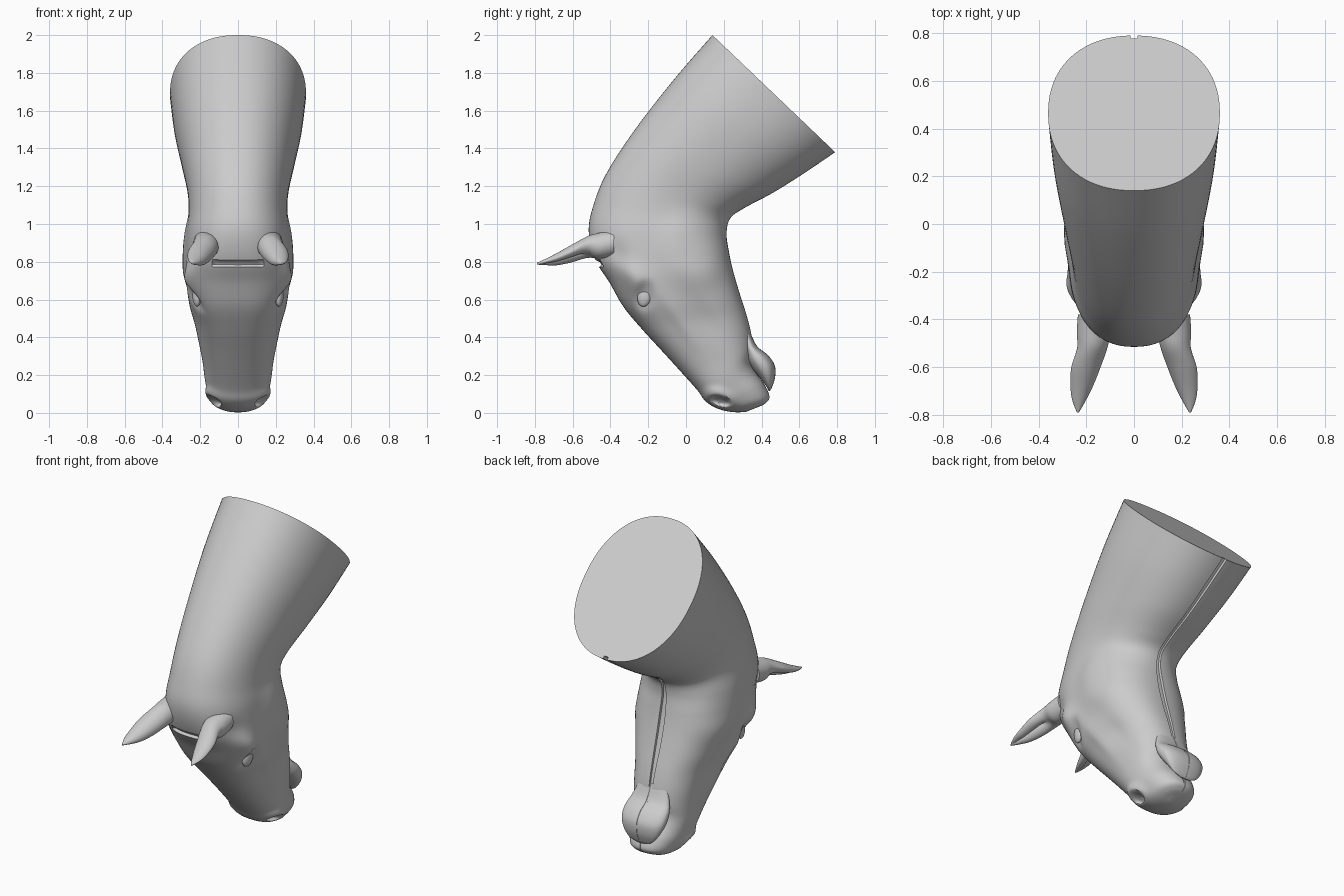
import bpy, bmesh
from math import sin, cos, pi, exp, hypot, radians

if "Cube" in bpy.data.objects:
    bpy.data.objects.remove(bpy.data.objects["Cube"])

def spow(v, p):
    return (1 if v >= 0 else -1) * abs(v) ** p

def catmull(rows, steps):
    out = []
    for i in range(len(rows) - 1):
        a, b = rows[max(i - 1, 0)], rows[i]
        c, d = rows[i + 1], rows[min(i + 2, len(rows) - 1)]
        for s in range(steps):
            t = s / steps
            out.append([0.5 * (2 * q + (r - p) * t + (2 * p - 5 * q + 4 * r - w) * t * t
                        + (3 * q - p - 3 * r + w) * t ** 3) for p, q, r, w in zip(a, b, c, d)])
    return out + [list(rows[-1])]

def build(name, rings, angle=40):
    """Skin closed rings of points into one capped, smooth object."""
    bm = bmesh.new()
    vr = [[bm.verts.new(p) for p in ring] for ring in rings]
    n = len(vr[0])
    for a, b in zip(vr, vr[1:]):
        for j in range(n):
            bm.faces.new((a[j], a[(j + 1) % n], b[(j + 1) % n], b[j]))
    bm.faces.new(vr[0])
    bm.faces.new(vr[-1])
    bmesh.ops.recalc_face_normals(bm, faces=bm.faces[:])
    me = bpy.data.meshes.new(name)
    bm.to_mesh(me)
    bm.free()
    ob = bpy.data.objects.new(name, me)
    bpy.context.collection.objects.link(ob)
    smooth(ob, angle)
    return ob

def smooth(ob, angle=40):
    bpy.ops.object.select_all(action='DESELECT')
    ob.select_set(True)
    bpy.context.view_layer.objects.active = ob
    bpy.ops.object.shade_smooth_by_angle(angle=radians(angle))

# Side reliefs: y, z, radius along, radius across, tilt (deg), falloff power, amount
RELIEF = [
    (0.04, 0.86, 0.20, 0.17, -60, 4, 0.022),     # jowl
    (-0.27, 0.71, 0.10, 0.06, -50, 2, 0.030),    # brow
    (-0.22, 0.62, 0.075, 0.045, 80, 4, -0.022),  # eye socket
    (-0.04, 0.50, 0.18, 0.035, -55, 2, 0.010),   # cheek ridge
    (0.10, 0.50, 0.16, 0.05, -55, 2, -0.010),    # cheek hollow
    (-0.36, 0.84, 0.07, 0.05, -60, 2, -0.012),   # temple
    (0.17, 0.075, 0.09, 0.055, -15, 4, 0.018),   # nostril rim
    (0.18, 0.062, 0.05, 0.024, -15, 4, -0.055),  # nostril
]

def relief(p):
    x, y, z = p
    add = 0
    for cy, cz, ra, rb, tilt, pw, amt in RELIEF:
        c, s = cos(radians(tilt)), sin(radians(tilt))
        u, v = (y - cy) * c + (z - cz) * s, (z - cz) * c - (y - cy) * s
        add += amt * exp(-hypot(u / ra, v / rb) ** pw)
    x += (1 if x > 0 else -1) * add * min(1, abs(x) / 0.12)
    # seam across the forehead
    if y < -0.38 and abs(p[0]) < 0.12 and 0.782 < z < 0.803:
        y += 0.02
    return (x, y, z)

# Ring angles, with close pairs for the seam under the jaw and throat
ANGLES = sorted([2 * pi * k / 88 for k in range(88)] + [pi + d for d in (-.031, -.026, .026, .031)])

def loft(name, rows, steps):
    """Rows: top y, z, under y, z, half width, squareness."""
    rings = []
    for ty, tz, uy, uz, w, n in catmull(rows, steps):
        ring = []
        for t in ANGLES:
            k = spow(cos(t), 2 / n)
            if abs(t - pi) < 0.028:
                k += 0.04
            ring.append(relief((w * spow(sin(t), 2 / n),
                                (ty + uy) / 2 + (ty - uy) / 2 * k,
                                (tz + uz) / 2 + (tz - uz) / 2 * k)))
        rings.append(ring)
    return build(name, rings)

# Neck, skull and upper muzzle
head = loft("head_and_neck", [
    (.14, 2.0, .79, 1.38, .36, 2.2), (-.06, 1.77, .62, 1.265, .338, 2.2),
    (-.27, 1.50, .46, 1.165, .30, 2.2), (-.42, 1.27, .31, 1.085, .268, 2.2),
    (-.49, 1.10, .235, 1.03, .260, 2.2), (-.515, .96, .215, .95, .270, 2.3),
    (-.48, .81, .228, .85, .275, 2.5), (-.405, .69, .25, .75, .275, 2.6),
    (-.33, .56, .285, .63, .255, 2.6), (-.23, .44, .32, .52, .222, 2.5),
    (-.12, .32, .345, .42, .203, 2.4), (-.02, .21, .352, .34, .187, 2.4),
    (.06, .12, .345, .27, .177, 2.4), (.10, .065, .365, .22, .166, 2.4),
    (.15, .03, .415, .15, .148, 2.4), (.21, .01, .442, .085, .12, 2.3),
    (.27, .003, .42, .05, .08, 2.2), (.32, .006, .38, .03, .03, 2)], 10)

# Lower lip and chin
loft("chin", [
    (.29, .43, .335, .44, .09, 2.2), (.31, .34, .375, .355, .125, 2.3),
    (.325, .28, .435, .305, .142, 2.4), (.355, .23, .470, .25, .140, 2.4),
    (.395, .18, .472, .19, .118, 2.3), (.425, .14, .455, .135, .08, 2.2),
    (.435, .118, .443, .116, .03, 2)], 6)

# Ears: centre x, y, z, half width, half height, pointing forward and cupped underneath
EAR = [(.165, -.38, .90, .07, .07, 0), (.17, -.46, .885, .070, .068, 0),
       (.178, -.52, .868, .066, .068, .5), (.205, -.60, .833, .065, .060, 1.2),
       (.222, -.68, .806, .050, .042, 1.2), (.232, -.74, .795, .030, .022, 1),
       (.235, -.79, .79, .004, .004, 0)]
for side, label in ((1, "right"), (-1, "left")):
    rings = []
    for x, y, z, rx, rz, cup in catmull(EAR, 8):
        ring = []
        for k in range(40):
            t = 2 * pi * k / 40
            face = max(0, cos(t + radians(62)))      # lower outer side
            f = 1 - cup * face ** 1.5
            ring.append((side * (x + rx * cos(t) * f), y, z + rz * sin(t) * f))
        rings.append(ring)
    build(label + "_ear", rings, 60)

# Eyes, seated on the skull surface
near = [v.co.x for v in head.data.vertices
        if v.co.x > 0 and hypot(v.co.y + .22, v.co.z - .62) < .03]
ex = sum(near) / len(near)
for side, label in ((1, "right"), (-1, "left")):
    bpy.ops.mesh.primitive_uv_sphere_add(segments=32, ring_count=16, radius=1,
                                         location=(side * (ex - .008), -.22, .62))
    eye = bpy.context.object
    eye.name = label + "_eye"
    eye.scale = (.022, .038, .058)
    eye.rotation_euler = (radians(-10), 0, side * radians(-12))
    smooth(eye)
